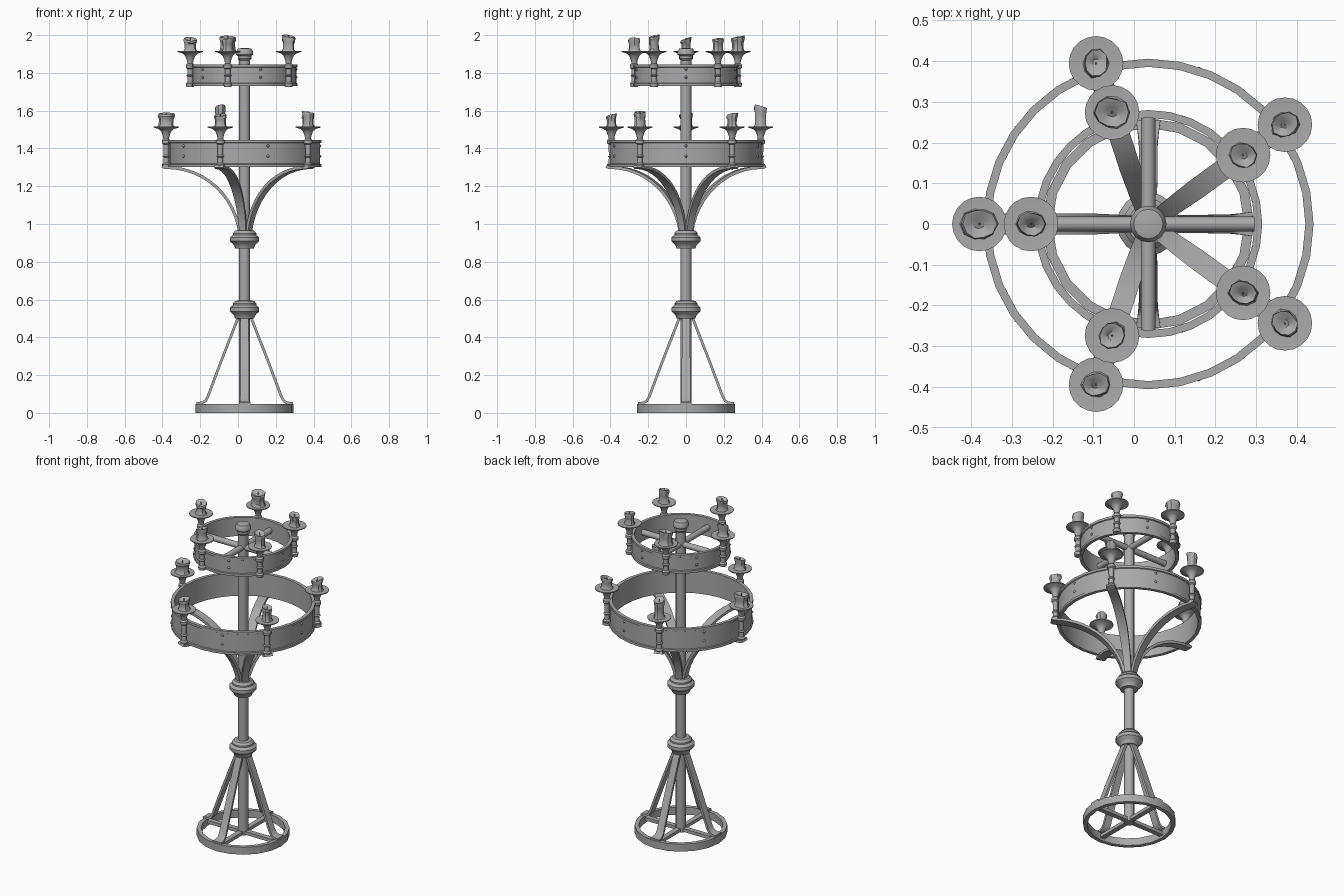
import bpy, bmesh, math, random
from mathutils import Matrix, Vector

random.seed(4)
if "Cube" in bpy.data.objects:
    bpy.data.objects.remove(bpy.data.objects["Cube"])

AXIS = Vector((0.035, 0, 0))
iron = bpy.data.materials.new("grey iron")
iron.use_nodes = True
GREY = (0.4, 0.4, 0.4, 1)
iron.diffuse_color = GREY
iron.node_tree.nodes["Principled BSDF"].inputs["Base Color"].default_value = GREY


def finish(name, bm, angle=35):
    bmesh.ops.remove_doubles(bm, verts=bm.verts, dist=1e-5)
    bmesh.ops.recalc_face_normals(bm, faces=bm.faces)
    mesh = bpy.data.meshes.new(name)
    bm.to_mesh(mesh)
    bm.free()
    obj = bpy.data.objects.new(name, mesh)
    bpy.context.collection.objects.link(obj)
    mesh.materials.append(iron)
    bpy.ops.object.select_all(action='DESELECT')
    obj.select_set(True)
    bpy.context.view_layer.objects.active = obj
    bpy.ops.object.shade_smooth_by_angle(angle=math.radians(angle))
    return obj


def lathe(name, profile, sides, centre=AXIS, closed=False, warp=None):
    """Revolve (radius, height) points about a vertical axis."""
    bm = bmesh.new()
    rows = []
    for i, (r, z) in enumerate(profile):
        row = []
        for k in range(sides):
            a = math.tau * k / sides
            p = Vector((r * math.cos(a), r * math.sin(a), z))
            if warp:
                p = warp(p, i, a)
            row.append(bm.verts.new(p + centre))
        rows.append(row)
    pairs = list(zip(rows, rows[1:]))
    if closed:
        pairs.append((rows[-1], rows[0]))
    for lo, hi in pairs:
        for k in range(sides):
            n = (k + 1) % sides
            bm.faces.new((lo[k], lo[n], hi[n], hi[k]))
    if not closed:
        bm.faces.new(rows[0])
        bm.faces.new(rows[-1])
    return finish(name, bm)


def strap(name, path, angle, thick):
    """Flat bar swept along (radius, height, width) points at one angle."""
    bm = bmesh.new()
    turn = Matrix.Rotation(angle, 3, 'Z')
    rows = []
    for i, (r, z, w) in enumerate(path):
        a, b = path[max(i - 1, 0)], path[min(i + 1, len(path) - 1)]
        t = Vector((b[0] - a[0], 0, b[1] - a[1])).normalized()
        n = Vector((-t.z, 0, t.x)) * thick / 2
        rows.append([bm.verts.new(turn @ (Vector((r, s * w / 2, z)) + n * u) + AXIS)
                     for s, u in ((-1, -1), (1, -1), (1, 1), (-1, 1))])
    for lo, hi in zip(rows, rows[1:]):
        for k in range(4):
            n = (k + 1) % 4
            bm.faces.new((lo[k], lo[n], hi[n], hi[k]))
    bm.faces.new(rows[0])
    bm.faces.new(rows[-1])
    return finish(name, bm)


def polar(r, angle, z):
    return AXIS + Vector((r * math.cos(angle), r * math.sin(angle), z))


# Central pole, knots and top knob
lathe("pole", [(0.029, 0.01), (0.029, 1.9)], 12)
knot = [(0.028, -0.048), (0.05, -0.046), (0.055, -0.03), (0.062, -0.022), (0.077, -0.008),
        (0.077, 0.012), (0.062, 0.025), (0.062, 0.034), (0.05, 0.048), (0.028, 0.05)]
for name, z, flip in (("lower_knot", 0.545, 1), ("upper_knot", 0.917, 1)):
    lathe(name, [(r, z + h * flip) for r, h in knot], 16)
lathe("top_knob", [(0.028, 1.865), (0.036, 1.875), (0.036, 1.89), (0.045, 1.897),
                   (0.045, 1.912), (0.036, 1.928), (0.02, 1.931)], 16)

# Base ring, its spokes and the four legs
lathe("base_ring", [(0.26, 0), (0.26, 0.046), (0.236, 0.046), (0.236, 0)], 20, closed=True)
for k in range(4):
    a = k * math.pi / 2
    strap("base_spoke", [(0, 0.025, 0.03), (0.245, 0.025, 0.03)], a, 0.02)
    strap("leg", [(0.03, 0.515, 0.042), (0.12, 0.285, 0.045), (0.195, 0.085, 0.046),
                  (0.208, 0.063, 0.048), (0.225, 0.053, 0.052), (0.255, 0.05, 0.06)], a, 0.014)


def hoop(name, outer, inner, low, high):
    lip, body = 0.014, outer - 0.006
    lathe(name, [(outer, low), (outer, low + lip), (body, low + lip + 0.003),
                 (body, high - lip - 0.003), (outer, high - lip), (outer, high),
                 (inner, high), (inner, low)], 32, closed=True)


def candle(name, centre, radius, height):
    """Uneven melted candle with a hollow top and a wick."""
    phase, lean = random.uniform(0, math.tau), random.uniform(0.004, 0.012)

    def melt(p, i, a):
        s = 1 + 0.1 * math.sin(2 * a + phase) + random.uniform(-0.07, 0.07)
        dz = lean * math.cos(a - phase) if i > 2 else 0
        return Vector((p.x * s, p.y * s, p.z + dz))
    r, h = radius, height - 0.008
    lathe(name, [(r * 1.05, 0), (r * 0.85, 0.014), (r * 0.85, h * 0.6), (r, h * 0.85),
                 (r * 0.95, h), (r * 0.7, h - 0.003), (r * 0.3, h - 0.013)],
          10, centre, warp=melt)
    lathe("wick", [(0.003, h - 0.02), (0.002, h + 0.004)], 6, centre)


def holder(centre, drop):
    """Drip plate, cup and turned stem that hangs down the hoop."""
    lathe("candle_holder",
          [(0.02, -drop - 0.004), (0.023, -drop + 0.014), (0.015, -drop + 0.022),
           (0.014, -drop + 0.05), (0.02, -drop + 0.056), (0.014, -drop + 0.062),
           (0.015, -0.092), (0.023, -0.086), (0.023, -0.07), (0.015, -0.062),
           (0.018, -0.045), (0.027, -0.022), (0.04, -0.01), (0.067, -0.002),
           (0.067, 0.003), (0.04, 0.001)], 20, centre)


# Two tiers: hoop, five candles and five pairs of rivets each
tiers = [
    ("lower", 0.406, 0.386, 1.302, 1.445, 0.415, (0.08, 0.115, 0.082, 0.07, 0.087)),
    ("upper", 0.28, 0.261, 1.73, 1.845, 0.288, (0.075, 0.075, 0.09, 0.075, 0.085)),
]
for tier, outer, inner, low, high, reach, heights in tiers:
    hoop(tier + "_hoop", outer, inner, low, high)
    wide = 0 if tier == "lower" else 4
    for k in range(5):
        a = math.pi + k * math.tau / 5
        spot = polar(reach, a, high + 0.068)
        holder(spot, high - low + 0.068)
        h = heights[k] if tier == "upper" else (0.08, 0.072, 0.088, 0.075, 0.117)[k]
        candle(tier + "_candle", spot, 0.041 if k == wide else 0.032, h)
        # Rivets sit midway between the holders
        for f in (0.4, 0.78):
            bm = bmesh.new()
            bmesh.ops.create_uvsphere(bm, u_segments=8, v_segments=6, radius=0.008)
            bmesh.ops.translate(bm, verts=bm.verts, vec=polar(
                outer - 0.008, a + math.pi, low + (high - low) * f))
            finish("rivet", bm)

# Curved arms that carry the lower hoop
ctrl = [Vector((0.026, 0.95)), Vector((0.05, 1.14)), Vector((0.2, 1.3)), Vector((0.425, 1.3))]
for k in range(5):
    path = []
    for i in range(13):
        t = i / 12
        p = (ctrl[0] * (1 - t) ** 3 + ctrl[1] * 3 * t * (1 - t) ** 2
             + ctrl[2] * 3 * t * t * (1 - t) + ctrl[3] * t ** 3)
        path.append((p.x, p.y, 0.036 + 0.016 * min(1, 2 * t)))
    path.append((0.437, 1.306, 0.05))
    strap("curved_arm", path, math.pi + k * math.tau / 5, 0.016)

# Round crossbars inside the upper hoop
for k in range(2):
    bm = bmesh.new()
    bmesh.ops.create_cone(bm, cap_ends=True, segments=12, radius1=0.018, radius2=0.018, depth=0.53)
    place = (Matrix.Translation(AXIS + Vector((0, 0, 1.785)))
             @ Matrix.Rotation(k * math.pi / 2, 4, 'Z') @ Matrix.Rotation(math.pi / 2, 4, 'Y'))
    bmesh.ops.transform(bm, matrix=place, verts=bm.verts)
    finish("crossbar", bm)
